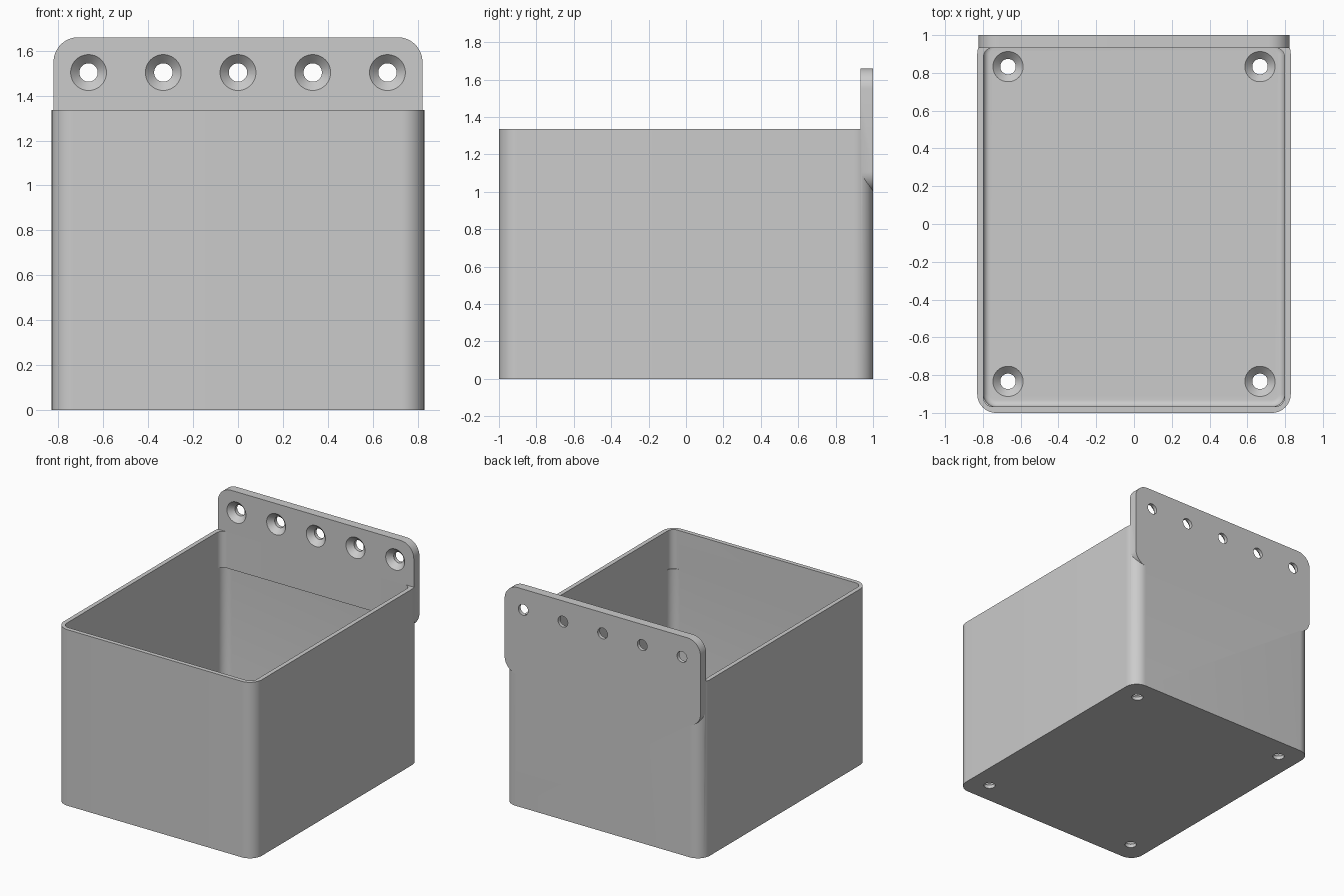
import bpy
import bmesh
from math import cos, sin, pi
from mathutils import Matrix, Vector

cube = bpy.data.objects.get("Cube")
if cube:
    bpy.data.objects.remove(cube, do_unlink=True)

HALF_X, BOX_TOP, WALL, PLATE = 0.83, 1.335, 0.033, 0.067
PLATE_FRONT = 1 - PLATE
LEDGE = 1.06


def material(name, colour):
    mat = bpy.data.materials.new(name)
    mat.use_nodes = True
    mat.diffuse_color = colour
    mat.node_tree.nodes["Principled BSDF"].inputs["Base Color"].default_value = colour
    return mat


grey = material("light_grey_plastic", (0.6, 0.6, 0.6, 1))


def finish(name, bm):
    bmesh.ops.recalc_face_normals(bm, faces=bm.faces)
    mesh = bpy.data.meshes.new(name)
    bm.to_mesh(mesh)
    bm.free()
    mesh.materials.append(grey)
    obj = bpy.data.objects.new(name, mesh)
    bpy.context.collection.objects.link(obj)
    return obj


def rounded_prism(name, a, b, z0, z1, radius, steps=14, floor_fillet=0, turn=None):
    """Rounded rectangle from corner a to corner b, extruded from z0 to z1."""
    bm = bmesh.new()
    corners = [(b[0] - radius, b[1] - radius), (a[0] + radius, b[1] - radius),
               (a[0] + radius, a[1] + radius), (b[0] - radius, a[1] + radius)]
    ring = []
    for i, (cx, cy) in enumerate(corners):
        for s in range(steps + 1):
            t = (i + s / steps) * pi / 2
            ring.append(bm.verts.new((cx + radius * cos(t), cy + radius * sin(t), z0)))
    base = bm.faces.new(ring)
    new = bmesh.ops.extrude_face_region(bm, geom=[base], use_keep_orig=True)["geom"]
    bmesh.ops.translate(bm, vec=(0, 0, z1 - z0),
                        verts=[v for v in new if isinstance(v, bmesh.types.BMVert)])
    if floor_fillet:
        edges = [e for e in bm.edges if all(abs(v.co.z - z0) < 1e-5 for v in e.verts)]
        bmesh.ops.bevel(bm, geom=edges, offset=floor_fillet, segments=6,
                        profile=0.5, affect='EDGES')
    if turn:
        bm.transform(turn)
    return finish(name, bm)


def countersinks(name, frames, segments=40):
    """Screw hole cutters: wide mouth at the origin, narrowing along -z."""
    bm = bmesh.new()
    profile = [(0.08, 0.03), (0.08, 0), (0.041, -0.04), (0.041, -0.12)]
    for frame in frames:
        rings = [[bm.verts.new(frame @ Vector((r * cos(2 * pi * k / segments),
                                               r * sin(2 * pi * k / segments), z)))
                  for k in range(segments)] for r, z in profile]
        for low, high in zip(rings, rings[1:]):
            for k in range(segments):
                n = (k + 1) % segments
                bm.faces.new((low[k], low[n], high[n], high[k]))
        bm.faces.new(rings[0])
        bm.faces.new(rings[-1])
    return finish(name, bm)


def combine(target, tool, operation):
    mod = target.modifiers.new(operation.title(), 'BOOLEAN')
    mod.operation, mod.object, mod.solver = operation, tool, 'EXACT'
    bpy.context.view_layer.objects.active = target
    bpy.ops.object.modifier_apply(modifier=mod.name)
    bpy.data.objects.remove(tool, do_unlink=True)


# Outer shell of the bin
bin_body = rounded_prism("storage_bin", (-HALF_X, -1), (HALF_X, 1), 0, BOX_TOP, 0.1)

# Mounting plate, drawn flat and stood up against the back
upright = Matrix.Rotation(pi / 2, 4, 'X')
plate = rounded_prism("mounting_plate", (-0.822, 1.0), (0.822, 1.66),
                      -1, -PLATE_FRONT, 0.11, turn=upright)
combine(bin_body, plate, 'UNION')

# Cavity: deep lower part with filleted floor, upper part stopping at the plate
inner = HALF_X - WALL
upper = rounded_prism("upper_cavity", (-inner, -1 + WALL), (inner, PLATE_FRONT),
                      LEDGE - 0.02, 1.5, 0.05)
combine(bin_body, upper, 'DIFFERENCE')
lower = rounded_prism("lower_cavity", (-inner, -1 + WALL), (inner, 1 - WALL),
                      PLATE, LEDGE, 0.067, floor_fillet=0.035)
combine(bin_body, lower, 'DIFFERENCE')

# Countersunk screw holes in the floor and in the plate
frames = [Matrix.Translation((x, y, PLATE)) for x in (-0.667, 0.667) for y in (-0.833, 0.833)]
frames += [Matrix.Translation((i * 0.333, PLATE_FRONT, 1.503)) @ upright for i in range(-2, 3)]
combine(bin_body, countersinks("screw_holes", frames), 'DIFFERENCE')

# Smooth rounded corners, sharp rims
bpy.ops.object.select_all(action='DESELECT')
bin_body.select_set(True)
bpy.context.view_layer.objects.active = bin_body
bpy.ops.object.shade_smooth_by_angle(angle=pi / 6)
